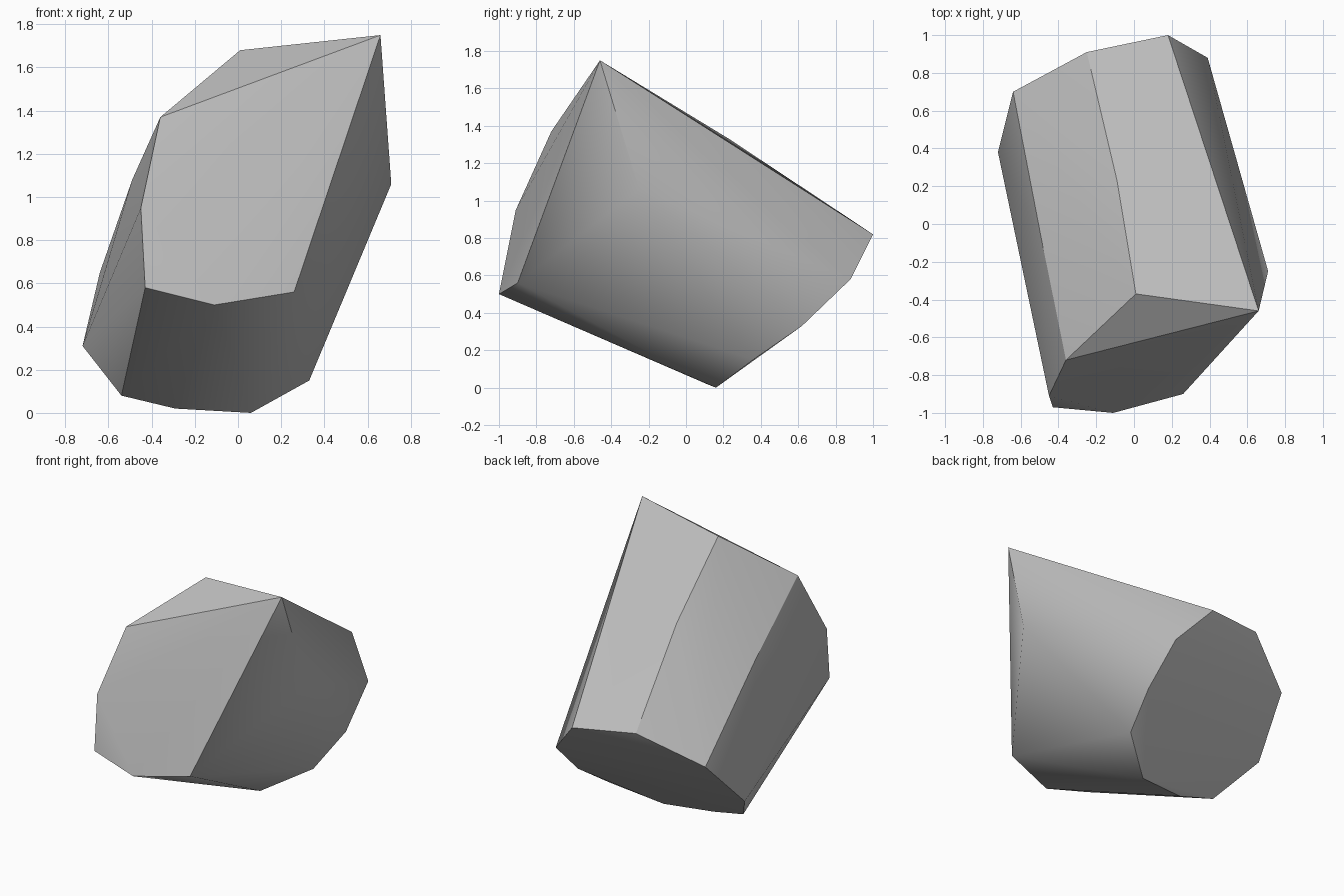
import bpy
import bmesh
from math import radians

default_cube = bpy.data.objects.get("Cube")
if default_cube:
    bpy.data.objects.remove(default_cube, do_unlink=True)


def make_material(name, colour):
    material = bpy.data.materials.new(name)
    material.use_nodes = True
    material.diffuse_color = colour
    shader = material.node_tree.nodes["Principled BSDF"]
    shader.inputs["Base Color"].default_value = colour
    shader.inputs["Roughness"].default_value = 0.9
    return material


def hull_object(name, outlines, material, sharp_angle):
    """Wrap a convex skin around several corner outlines."""
    mesh = bpy.data.meshes.new(name)
    rock = bpy.data.objects.new(name, mesh)
    bpy.context.collection.objects.link(rock)

    bm = bmesh.new()
    for outline in outlines:
        for corner in outline:
            bm.verts.new(corner)
    result = bmesh.ops.convex_hull(bm, input=bm.verts[:])
    unused = set(result["geom_interior"]) | set(result["geom_unused"])
    loose = [item for item in unused if isinstance(item, bmesh.types.BMVert)]
    bmesh.ops.delete(bm, geom=loose, context="VERTS")
    bmesh.ops.recalc_face_normals(bm, faces=bm.faces[:])
    # Merge almost flat triangles into broad facets
    bmesh.ops.dissolve_limit(bm, angle_limit=radians(2),
                             verts=bm.verts[:], edges=bm.edges[:])
    bm.to_mesh(mesh)
    bm.free()
    mesh.materials.append(material)

    bpy.ops.object.select_all(action="DESELECT")
    rock.select_set(True)
    bpy.context.view_layer.objects.active = rock
    bpy.ops.object.shade_smooth_by_angle(angle=radians(sharp_angle))
    return rock


# Slanted front facet
front_outline = [
    (-.36, -.72, 1.37), (-.45, -.91, .95), (-.43, -.97, .58),
    (-.11, -1, .5), (.26, -.9, .56), (.66, -.46, 1.75),
]

# Broad, undercut back facet
back_outline = [
    (.18, 1, .82), (.39, .88, .58), (.4, .62, .33), (.33, .36, .15),
    (.06, .16, 0), (-.29, .11, .02), (-.54, .14, .08),
    (-.72, .38, .31), (-.64, .7, .65), (-.25, .91, .86),
]

# Crown, shoulder and the slight bulges along the upper ridges
ridge_corners = [
    (.01, -.37, 1.68), (.71, -.25, 1.06),
    (-.09, .23, 1.33), (-.49, -.08, 1.08),
]

stone = make_material("grey_stone", (0.5, 0.5, 0.5, 1))
hull_object("rock", [front_outline, back_outline, ridge_corners], stone, 30)
